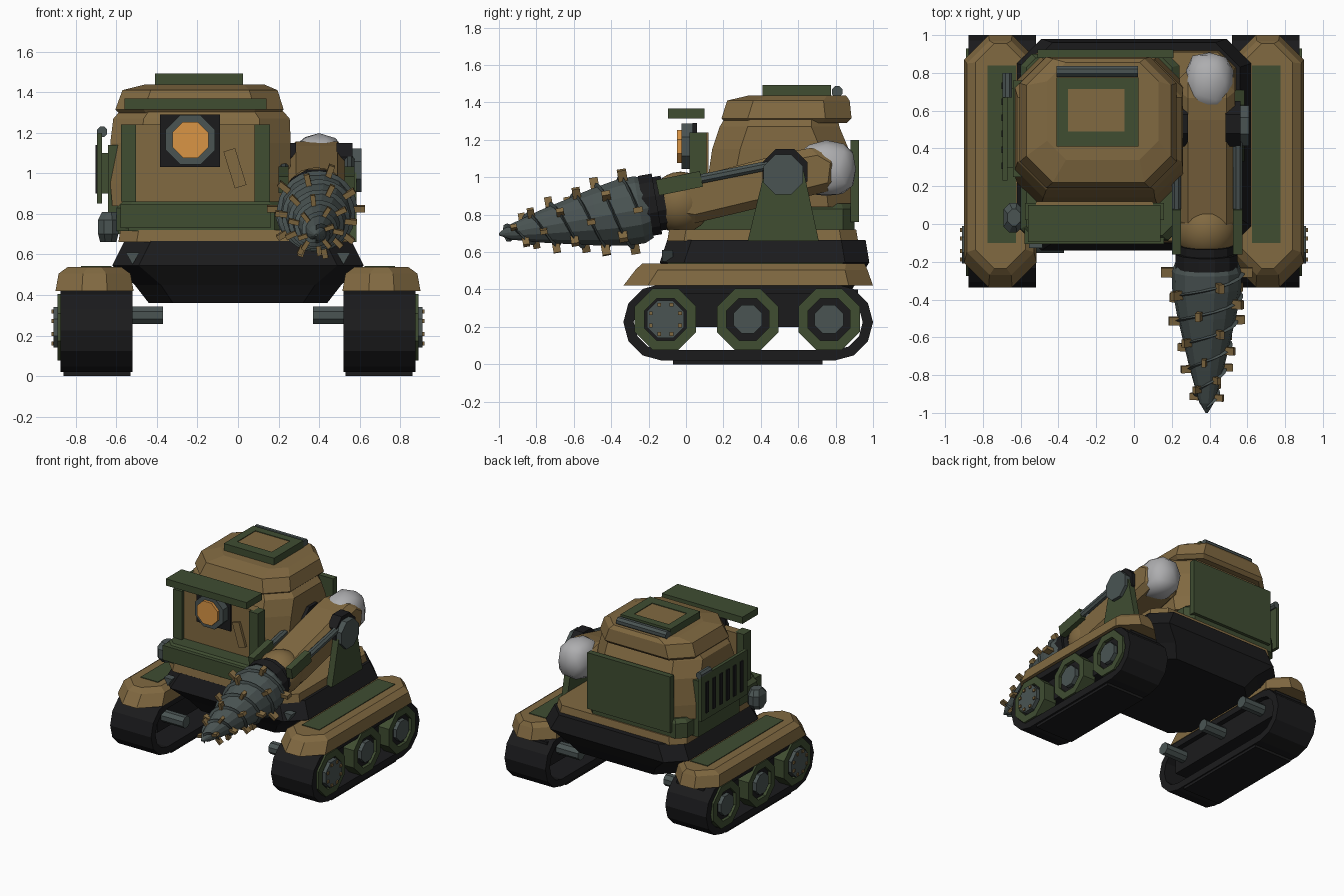
import bpy, bmesh, math, random
from mathutils import Vector, Matrix

if "Cube" in bpy.data.objects:
    bpy.data.objects.remove(bpy.data.objects["Cube"])

random.seed(4)


def material(name, rgb):
    m = bpy.data.materials.new(name)
    m.diffuse_color = (*rgb, 1)
    m.use_nodes = True
    m.node_tree.nodes["Principled BSDF"].inputs["Base Color"].default_value = m.diffuse_color
    return m


TAN = material("tan paint", (.22, .142, .053))
GREEN = material("olive green", (.05, .074, .031))
BLACK = material("black rubber", (.011, .011, .012))
STEEL = material("blue grey steel", (.068, .088, .086))
WHITE = material("pale sack", (.42, .42, .43))
ORANGE = material("orange glass", (.7, .3, .06))


def finish(name, bm, mat, smooth=False):
    bmesh.ops.recalc_face_normals(bm, faces=bm.faces[:])
    me = bpy.data.meshes.new(name)
    bm.to_mesh(me)
    bm.free()
    me.materials.append(mat)
    for p in me.polygons:
        p.use_smooth = smooth
    ob = bpy.data.objects.new(name, me)
    bpy.context.collection.objects.link(ob)
    return ob


def skin(name, rings, mat, caps=True, closed=False):
    """Join rings of points into a surface."""
    bm = bmesh.new()
    vs = [[bm.verts.new(p) for p in r] for r in rings]
    n = len(vs[0])
    pairs = list(zip(vs, vs[1:])) + ([(vs[-1], vs[0])] if closed else [])
    for a, b in pairs:
        for i in range(n):
            j = (i + 1) % n
            bm.faces.new((a[i], a[j], b[j], b[i]))
    if caps and not closed:
        bm.faces.new(vs[0])
        bm.faces.new(vs[-1])
    return finish(name, bm, mat)


def octo(z, x0, x1, y0, y1, c):
    return [(x0 + c, y0, z), (x1 - c, y0, z), (x1, y0 + c, z), (x1, y1 - c, z),
            (x1 - c, y1, z), (x0 + c, y1, z), (x0, y1 - c, z), (x0, y0 + c, z)]


def loft(name, mat, *levels):
    return skin(name, [octo(*l) for l in levels], mat)


def prism(name, yz, x0, x1, mat):
    return skin(name, [[(x, y, z) for y, z in yz] for x in (x0, x1)], mat)


def box(name, x0, x1, y0, y1, z0, z1, mat, turn=None):
    bm = bmesh.new()
    c = Vector((x0 + x1, y0 + y1, z0 + z1)) / 2
    rot = Matrix.Rotation(turn[0], 4, turn[1]) if turn else Matrix()
    bmesh.ops.create_cube(bm, size=1, matrix=Matrix.Translation(c) @ rot @
                          Matrix.Diagonal((abs(x1 - x0), y1 - y0, z1 - z0, 1)))
    return finish(name, bm, mat)


def cyl(name, p, q, r, mat, n=8):
    p, q = Vector(p), Vector(q)
    bm = bmesh.new()
    m = Matrix.Translation((p + q) / 2) @ (q - p).to_track_quat('Z', 'Y').to_matrix().to_4x4()
    m = m @ Matrix.Rotation(math.pi / n, 4, 'Z')
    bmesh.ops.create_cone(bm, cap_ends=True, segments=n, radius1=r, radius2=r,
                          depth=(q - p).length, matrix=m)
    return finish(name, bm, mat)


def band(name, outer, inner, x0, x1, mat):
    """Hollow loop pushed along x."""
    rings = [[(x, y, z) for y, z in pts] for pts, x in
             ((outer, x0), (outer, x1), (inner, x1), (inner, x0))]
    return skin(name, rings, mat, closed=True)


def circle(y, z, r, n=8):
    return [(y + r * math.cos((i + .5) * math.tau / n), z + r * math.sin((i + .5) * math.tau / n))
            for i in range(n)]


def stadium(r, y0=-.13, y1=.795, z=.225, n=6):
    pts = []
    for c, a0 in ((y1, -90), (y0, 90)):
        for i in range(n + 1):
            a = math.radians(a0 + 180 * i / n)
            pts.append((c + r * math.cos(a), z + r * math.sin(a)))
    return pts


# Running gear on both sides
for s, side in ((-1, "left"), (1, "right")):
    band(side + "_track", stadium(.205), stadium(.15), s * .52, s * .875, BLACK)
    box(side + "_track_shoe", s * .53, s * .86, -.07, .73, 0, .03, BLACK)
    box(side + "_track_beam", s * .56, s * .8, -.2, .92, .2, .4, BLACK)
    a, b = sorted((s * .515, s * .9))
    loft(side + "_fender", TAN, (.42, a, b, -.335, 1, .13),
         (.505, a + .015, b - .015, -.27, .97, .12), (.538, a + .06, b - .06, -.235, .955, .1))
    box(side + "_fender_strip", s * .625, s * .775, -.1, .84, .53, .543, GREEN)
    for k, y in enumerate((-.11, .33, .765)):
        w = f"{side}_wheel_{k}"
        band(w + "_rim", circle(y, .24, .178), circle(y, .24, .122), s * .78, s * .89, GREEN)
        cyl(w + "_disc", (s * .78, y, .24), (s * .865, y, .24), .135, BLACK)
        cyl(w + "_hub", (s * .8, y, .24), (s * (.91 if k == 0 else .895), y, .24),
            .108 if k == 0 else .083, STEEL)
        cyl(w + "_axle", (s * .37, y, .3), (s * .6, y, .3), .047, STEEL)
        if k == 0:
            for i, (py, pz) in enumerate(circle(y, .24, .085)):
                box(f"{w}_bolt_{i}", s * .905, s * .92, py - .01, py + .01, pz - .01, pz + .01, TAN)
    cyl(side + "_tow_point", (s * .52, -.07, .59), (s * .52, -.128, .59), .04, STEEL, 3)

# Hull and body
loft("hull", BLACK, (.36, -.44, .44, 0, .86, .12), (.45, -.51, .51, -.06, .92, .13),
     (.545, -.62, .62, -.14, .98, .13), (.665, -.56, .56, -.1, .96, .13))
loft("body_skirt", TAN, (.66, -.59, .54, -.1, .92, .09), (.72, -.58, .53, -.09, .91, .09))
loft("body_base", GREEN, (.715, -.6, .24, -.09, .9, .06), (.83, -.6, .24, -.085, .9, .06),
     (.86, -.57, .2, -.06, .88, .05))
box("front_deck_plate", -.58, .16, -.105, .1, .73, .845, GREEN)
loft("cabin", TAN, (.84, -.62, .25, .09, .89, .13), (.95, -.63, .26, .11, .89, .14),
     (1.15, -.63, .26, .14, .87, .15), (1.27, -.615, .255, .18, .82, .15),
     (1.32, -.57, .21, .21, .81, .14))
loft("roof", TAN, (1.29, -.58, .2, .21, .86, .13), (1.315, -.605, .225, .19, .885, .14),
     (1.41, -.57, .195, .22, .875, .14), (1.438, -.46, .13, .34, .855, .1))
prism("rear_plate", [(.88, .76), (.925, .76), (.925, 1.2), (.88, 1.2)], -.51, .21, GREEN)

# Roof hatch
for x0, x1, y0, y1 in ((-.41, -.35, .41, .775), (-.05, .025, .41, .775),
                       (-.35, -.05, .41, .49), (-.35, -.05, .715, .775)):
    box("hatch_frame", x0, x1, y0, y1, 1.43, 1.492, GREEN)
box("hatch_lid", -.36, -.04, .48, .72, 1.43, 1.487, TAN)
cyl("hatch_hinge", (-.41, .808, 1.458), (.02, .808, 1.458), .031, STEEL)

# Front frame, lamp and visor
box("front_panel", -.52, .1, .05, .12, .84, 1.24, TAN)
box("lamp_plate", -.385, -.09, .035, .06, 1.03, 1.29, BLACK)
for x in (-.54, .12):
    box("front_post", x - .038, x + .038, .02, .11, .86, 1.24, GREEN)
box("visor", -.56, .14, -.095, .1, 1.315, 1.368, GREEN)
cyl("lamp_ring", (-.235, .05, 1.165), (-.235, -.025, 1.165), .132, STEEL)
cyl("lamp_glass", (-.235, -.02, 1.165), (-.235, -.047, 1.165), .096, ORANGE)
box("front_strap", -.045, .015, .03, .06, .93, 1.12, TAN, (-.3, 'Y'))

# Left side grille and fittings
box("left_side_wall", -.64, -.5, .25, .76, .7, 1.14, GREEN)
box("grille_panel", -.695, -.67, .23, .8, .85, 1.2, GREEN)
box("grille_mount", -.68, -.62, .3, .72, .9, 1.1, GREEN)
for i in range(6):
    y = .29 + i * .085
    box("grille_slot", -.702, -.69, y, y + .035, .9, 1.14, BLACK)
cyl("grille_roller", (-.67, .67, 1.205), (-.67, .8, 1.205), .027, STEEL)
loft("side_lamp", STEEL, (.66, -.68, -.6, -.01, .08, .025), (.7, -.69, -.59, -.045, .11, .03),
     (.77, -.69, -.59, -.045, .11, .03), (.81, -.67, -.6, -.01, .08, .025))

# Arm bracket and pivot
for x0, x1 in ((.535, .585), (.2, .245)):
    prism("arm_bracket", [(.33, .66), (.71, .66), (.63, 1.03), (.42, 1.03)], x0, x1, GREEN)
for x0, x1 in ((.485, .565), (.235, .285)):
    cyl("pivot_core", (x0, .53, 1.03), (x1, .53, 1.03), .13, BLACK)
cyl("pivot_cap", (.54, .52, 1.015), (.61, .52, 1.015), .115, STEEL)

# Boom
arm = prism("boom", [(.82, 1.1), (.71, 1.165), (.55, 1.135), (0, .99), (-.1, .92), (-.1, .78),
                     (.05, .755), (.68, .905), (.8, .935)], .24, .535, TAN)
bev = arm.modifiers.new("chamfer", 'BEVEL')
bev.width, bev.segments = .045, 1
for x in (.225, .55):
    box("boom_clamp", x - .025, x + .025, -.155, .085, .925, 1.01, GREEN, (.2, 'X'))
    cyl("piston_rod", (x, .05, .985), (x, .5, 1.075), .027, STEEL)


def ball(name, c, size, mat, power=1, jitter=0):
    """Rounded blob; a power under 1 makes it boxier."""
    bm = bmesh.new()
    bmesh.ops.create_icosphere(bm, subdivisions=2 if jitter else 3, radius=1)
    for v in bm.verts:
        p = [math.copysign(abs(k) ** power, k) * (1 + random.uniform(-jitter, jitter)) for k in v.co]
        v.co = Vector(c) + Vector(a * b for a, b in zip(p, size))
    return finish(name, bm, mat, True)


ball("boom_knuckle", (.385, -.03, .865), (.165, .165, .165), TAN)
ball("sack", (.4, .75, 1.045), (.135, .16, .15), WHITE, .78, .04)

# Drill, built around its tilted axis
BASE, TIP = Vector((.385, -.2, .835)), Vector((.385, -1, .695))
AXIS = (TIP - BASE).normalized()
U = Vector((1, 0, 0))
V = AXIS.cross(U)
PROFILE = [(0, .165), (.06, .186), (.17, .184), (.35, .158), (.7, .092), (.93, .04), (1, .006)]


def radius(t):
    for (t0, r0), (t1, r1) in zip(PROFILE, PROFILE[1:]):
        if t <= t1:
            return r0 + (r1 - r0) * (t - t0) / (t1 - t0)
    return .006


def on_drill(t, a, lift=0):
    return BASE.lerp(TIP, t) + (U * math.cos(a) + V * math.sin(a)) * (radius(t) + lift)


skin("drill", [[on_drill(t, i * math.tau / 14) for i in range(14)] for t, r in PROFILE], STEEL)
BACK = BASE + Vector((0, 0, .015))
cyl("drill_collar", BACK - AXIS * .09, BACK + AXIS * .005, .15, BLACK, 12)
cyl("drill_collar_ring", BACK - AXIS * .045, BACK + AXIS * .03, .17, BLACK, 12)

# Two threads with cutting teeth
TURNS = 2.75
for start in (0, math.pi):
    ridge = []
    for i in range(71):
        t = .07 + .89 * i / 70
        a = start + TURNS * math.tau * i / 70
        ridge.append([on_drill(t - .013, a, -.01), on_drill(t, a, .018), on_drill(t + .013, a, -.01)])
    skin("drill_thread", ridge, STEEL)
    for i in range(14):
        f = i / 14
        a = start + TURNS * math.tau * f
        p = on_drill(.07 + .89 * f, a, .022)
        out = U * math.cos(a) + V * math.sin(a)
        m = Matrix((AXIS.cross(out), AXIS, out)).transposed().to_4x4()
        s = .05 - .016 * f
        bm = bmesh.new()
        bmesh.ops.create_cube(bm, size=1, matrix=Matrix.Translation(p) @ m @
                              Matrix.Diagonal((s * .6, s, s * 1.35, 1)))
        finish("drill_tooth", bm, TAN)
